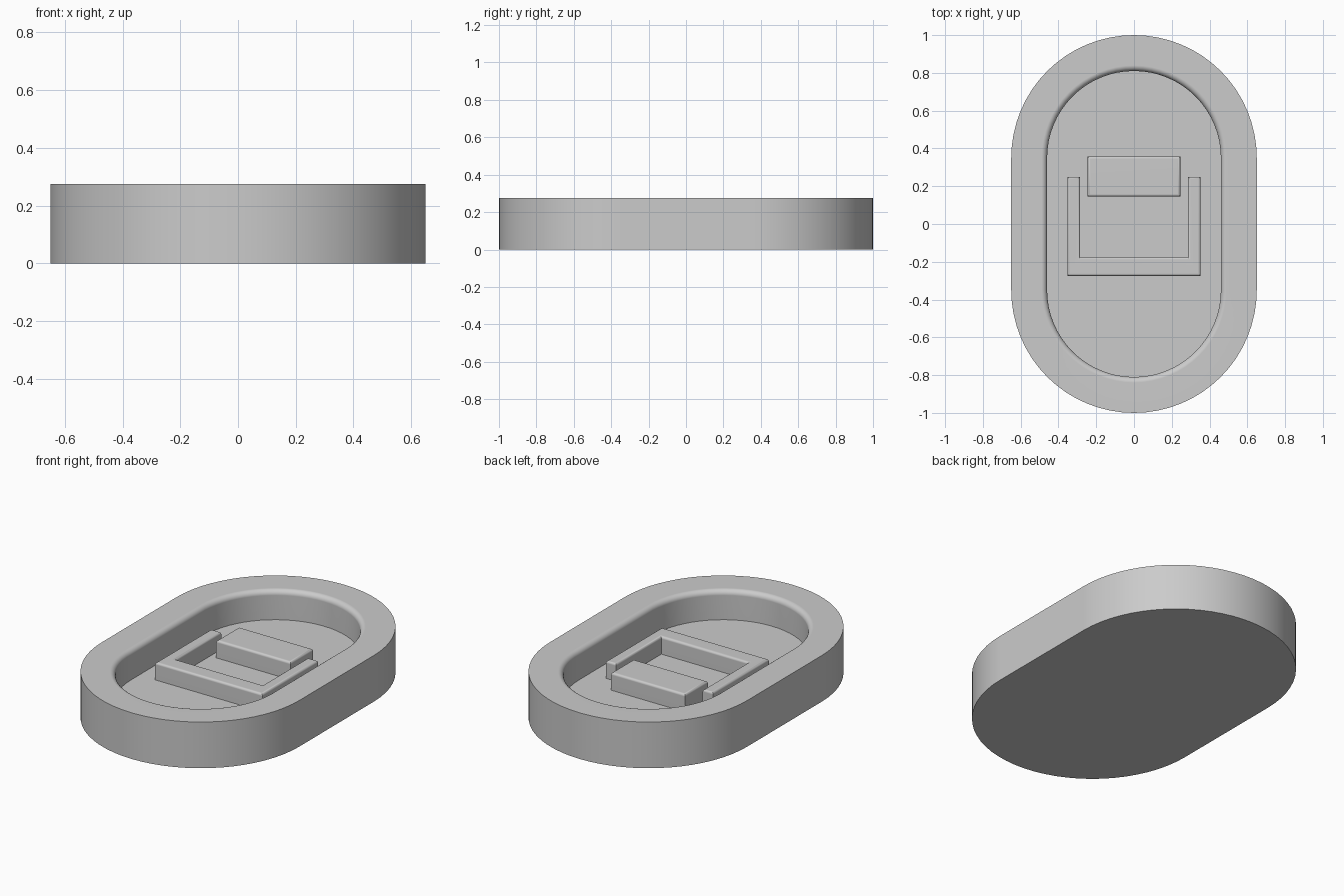
import bpy, bmesh, math

cube = bpy.data.objects.get("Cube")
if cube:
    bpy.data.objects.remove(cube, do_unlink=True)

grey = bpy.data.materials.new("plain grey")
grey.use_nodes = True
grey.diffuse_color = (0.6, 0.6, 0.6, 1)
grey.node_tree.nodes["Principled BSDF"].inputs["Base Color"].default_value = (0.6, 0.6, 0.6, 1)

RIM, FLOOR, TOP = 0.275, 0.10, 0.205
HALF_STRAIGHT = 0.35
FILLET = 0.03


def finish(name, bm):
    """Turn a bmesh into a shaded, coloured object."""
    bmesh.ops.recalc_face_normals(bm, faces=bm.faces)
    mesh = bpy.data.meshes.new(name)
    bm.to_mesh(mesh)
    bm.free()
    mesh.materials.append(grey)
    obj = bpy.data.objects.new(name, mesh)
    bpy.context.collection.objects.link(obj)
    bpy.ops.object.select_all(action="DESELECT")
    obj.select_set(True)
    bpy.context.view_layer.objects.active = obj
    bpy.ops.object.shade_smooth_by_angle(angle=math.radians(30))
    obj.modifiers.new("even shading", "WEIGHTED_NORMAL").keep_sharp = True
    return obj


def stadium(bm, r, z, steps=32):
    """Ring of vertices: two half circles joined by straight sides."""
    ring = []
    for side in (1, -1):
        for i in range(steps + 1):
            a = math.pi * i / steps
            ring.append(bm.verts.new((side * r * math.cos(a),
                                      side * (HALF_STRAIGHT + r * math.sin(a)), z)))
    return ring


def raised_part(name, outline):
    """Extrude a flat outline off the tray floor and round its top edges."""
    bm = bmesh.new()
    low = [bm.verts.new((x, y, FLOOR - 0.01)) for x, y in outline]
    base = bm.faces.new(low)
    geom = bmesh.ops.extrude_face_region(bm, geom=[base], use_keep_orig=True)["geom"]
    for v in geom:
        if isinstance(v, bmesh.types.BMVert):
            v.co.z = TOP
    rim = [e for e in bm.edges if all(v.co.z > TOP - 0.001 for v in e.verts)]
    bmesh.ops.bevel(bm, geom=rim, offset=0.014, segments=4, profile=0.5, affect="EDGES")
    return finish(name, bm)


# Tray: lofted wall profile (radius, height) with a rounded inner lip
inner, outer = 0.46, 0.65
profile = [(outer, 0), (outer, RIM)]
for i in range(7):
    a = math.pi / 2 * i / 6
    profile.append((inner + FILLET * (1 - math.sin(a)), RIM - FILLET * (1 - math.cos(a))))
profile.append((inner, FLOOR))

bm = bmesh.new()
rings = [stadium(bm, r, z) for r, z in profile]
for a, b in zip(rings, rings[1:]):
    for i in range(len(a)):
        j = (i + 1) % len(a)
        bm.faces.new((a[i], a[j], b[j], b[i]))
bm.faces.new(rings[0])
bm.faces.new(rings[-1])
finish("oval_tray", bm)

# Rectangular block on the floor
raised_part("block", [(-0.245, 0.145), (0.245, 0.145), (0.245, 0.358), (-0.245, 0.358)])

# U-shaped bracket around the block: right half mirrored to the left
half = [(0.353, -0.275), (0.353, 0.25), (0.285, 0.25), (0.285, -0.175)]
raised_part("u_bracket", half + [(-x, y) for x, y in reversed(half)])
